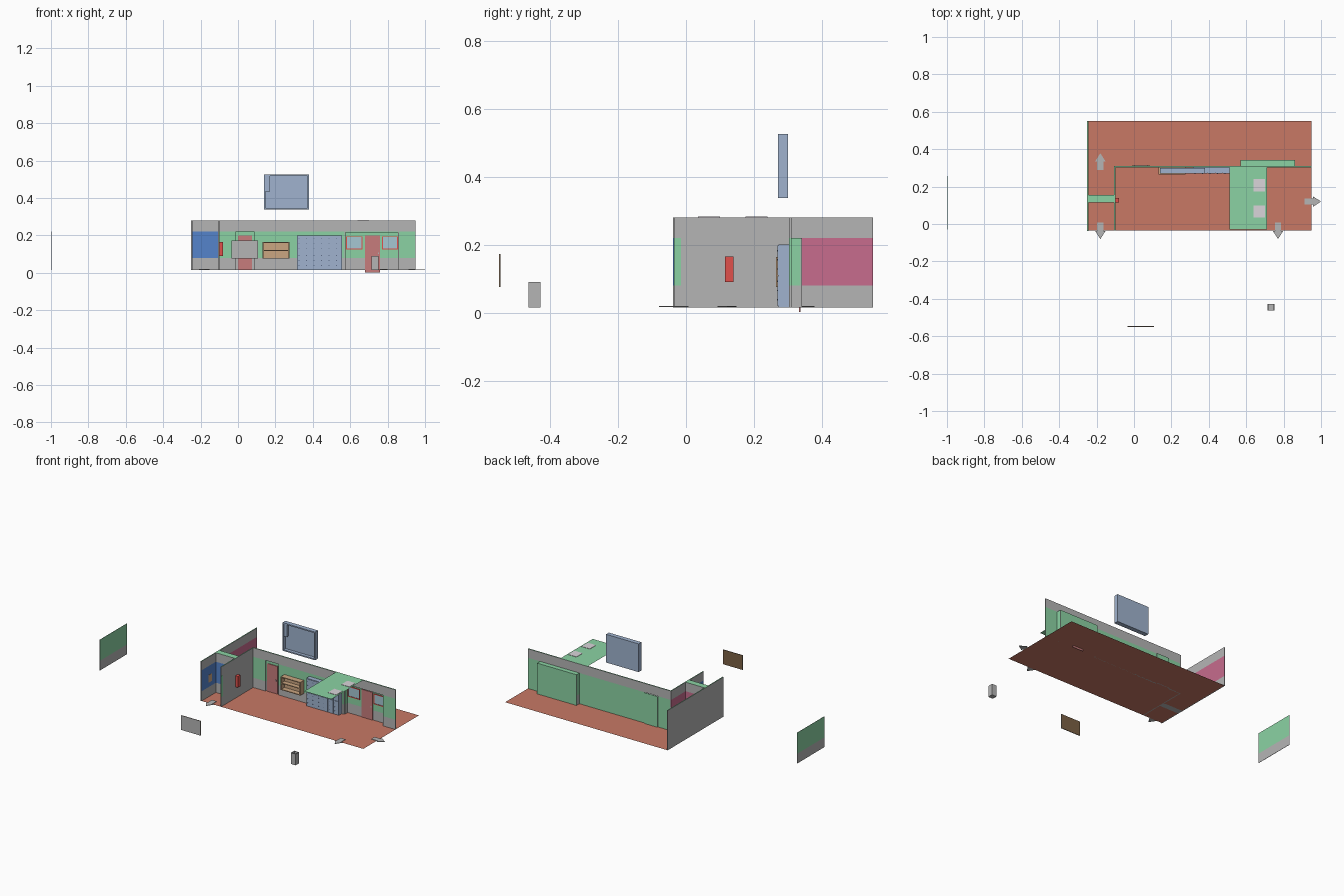
import bpy, bmesh, math
from mathutils import Vector, Matrix

if "Cube" in bpy.data.objects:
    bpy.data.objects.remove(bpy.data.objects["Cube"])

PALETTE = {
    "grey": (0.46, 0.46, 0.46), "green": (0.26, 0.65, 0.37), "pink": (0.57, 0.15, 0.27),
    "blue": (0.09, 0.23, 0.60), "floor": (0.58, 0.19, 0.13), "red": (0.75, 0.08, 0.07),
    "door": (0.57, 0.20, 0.20), "steel": (0.35, 0.45, 0.62), "dark": (0.12, 0.16, 0.26),
    "wood": (0.60, 0.38, 0.22), "cork": (0.20, 0.12, 0.06), "glass": (0.38, 0.57, 0.65),
    "lamp": (0.70, 0.66, 0.70),
}
MATS = {}
for key, rgb in PALETTE.items():
    MATS[key] = bpy.data.materials.new(key)
    MATS[key].diffuse_color = (*rgb, 1)


def finish(bm, name, mats):
    me = bpy.data.meshes.new(name)
    bm.to_mesh(me)
    bm.free()
    for m in mats:
        me.materials.append(MATS[m])
    ob = bpy.data.objects.new(name, me)
    bpy.context.collection.objects.link(ob)
    return ob


def cube_bm(x0, x1, y0, y1, z0, z1):
    bm = bmesh.new()
    mid = Vector(((x0 + x1) / 2, (y0 + y1) / 2, (z0 + z1) / 2))
    size = Matrix.Diagonal((x1 - x0, y1 - y0, z1 - z0, 1))
    bmesh.ops.create_cube(bm, size=1, matrix=Matrix.Translation(mid) @ size)
    return bm


def box(name, x, y, z, mat):
    return finish(cube_bm(*x, *y, *z), name, [mat])


FLOOR, LOW, HIGH, TOP = 0.015, 0.08, 0.22, 0.28


def wall(name, x, y, z=(FLOOR, TOP), split_y=None, **bands):
    """Wall with a coloured band per side: left, right, front, back (back_y for y > split_y)."""
    bm = cube_bm(*x, *y, *z)
    cuts = [((0, 0, h), (0, 0, 1)) for h in (LOW, HIGH) if z[0] < h < z[1]]
    if split_y is not None:
        cuts.append(((0, split_y, 0), (0, 1, 0)))
    for co, no in cuts:
        bmesh.ops.bisect_plane(bm, geom=bm.verts[:] + bm.edges[:] + bm.faces[:],
                               plane_co=co, plane_no=no)
    names = list(PALETTE)
    bm.normal_update()
    for f in bm.faces:
        n, c = f.normal, f.calc_center_median()
        side = ("right" if n.x > .5 else "left" if n.x < -.5 else
                "back" if n.y > .5 else "front" if n.y < -.5 else "top")
        col = "green" if n.z > .5 else "grey"
        low = 0 if bands.get("back_full") and side == "back" else LOW
        if side != "top" and low < c.z < HIGH:
            col = bands.get(side, "grey")
            if isinstance(col, tuple):
                col = col[0] if c.y < split_y else col[1]
        f.material_index = names.index(col)
    return finish(bm, name, names)


# Floor and ceiling piece with lamps
def sheet(name, x, y, z, mat):
    bm = bmesh.new()
    bm.faces.new([bm.verts.new((a, b, z)) for a, b in
                  ((x[0], y[0]), (x[1], y[0]), (x[1], y[1]), (x[0], y[1]))])
    return finish(bm, name, [mat])


sheet("floor", (-0.25, 0.95), (-0.035, 0.55), FLOOR, "floor")
sheet("ceiling", (0.51, 0.71), (-0.03, 0.31), 0.28, "green")
for i, y in enumerate((0.035, 0.175)):
    box(f"ceiling_lamp_{i}", (0.64, 0.70), (y, y + 0.065), (0.278, 0.282), "lamp")

# Walls
wall("outer_left_wall", (-0.25, -0.244), (-0.038, 0.55), split_y=0.135, right=("blue", "pink"))
wall("inner_left_wall", (-0.106, -0.1), (-0.035, 0.31), split_y=0.135, left=("blue", "pink"))
wall("cross_wall", (-0.244, -0.106), (0.115, 0.155), front="blue", back="pink")
G = dict(front="green", back="green", back_full=True)
BY = (0.303, 0.31)
wall("back_wall_left", (-0.1, -0.01), BY, **G)
wall("back_wall_middle", (0.085, 0.57), BY, **G)
wall("back_wall_right", (0.86, 0.95), BY, right="green", **G)
wall("back_wall_door_header", (-0.01, 0.085), BY, (HIGH, TOP))
wall("back_wall_niche_header", (0.57, 0.86), BY, (HIGH, TOP))
wall("detached_wall", (-1.0, -0.998), (-0.03, 0.257), (FLOOR, HIGH), left="green", right="green")
box("wall_end_strip", (-0.1005, -0.099), (-0.036, -0.015), (LOW, HIGH), "green")

# Entrance niche behind the back wall
wall("niche_back", (0.57, 0.86), (0.337, 0.341), (FLOOR, HIGH), **G)
for n, x in (("left", 0.57), ("right", 0.856)):
    wall(f"niche_{n}", (x, x + 0.004), (0.31, 0.337), (FLOOR, HIGH), left="green", right="green")
box("niche_top", (0.57, 0.86), (0.31, 0.341), (0.216, HIGH), "green")
wall("side_door_recess", (-0.01, 0.085), (0.312, 0.316), (FLOOR, HIGH), **G)


# Doors with handles
def door(name, x0, x1, y, z0):
    box(name, (x0, x1), (y - 0.004, y), (z0, 0.2), "door")
    box(name + "_handle", (x1 - 0.012, x1 - 0.006), (y - 0.008, y - 0.004), (0.1, 0.108), "grey")


door("side_door", 0.0, 0.075, 0.312, FLOOR)
door("entrance_door", 0.68, 0.76, 0.337, 0.002)

# Windows with red frames
for i, (x0, x1) in enumerate(((0.577, 0.665), (0.77, 0.855))):
    box(f"window_glass_{i}", (x0, x1), (0.334, 0.337), (0.125, 0.195), "glass")
    t = 0.005
    for j, (a, b, c, d) in enumerate(((x0, x1, 0.125, 0.13), (x0, x1, 0.19, 0.195),
                                      (x0, x0 + t, 0.13, 0.19), (x1 - t, x1, 0.13, 0.19))):
        box(f"window_frame_{i}_{j}", (a, b), (0.331, 0.337), (c, d), "red")

# Wall cabinet and small picture
box("red_wall_cabinet", (-0.1, -0.081), (0.115, 0.14), (0.09, 0.165), "red")
box("wall_picture", (-0.244, -0.242), (0.035, 0.07), (0.11, 0.16), "wood")


# Open-fronted cases: back plus four sides
def open_case(name, x, y, z, t, mat):
    box(name + "_back", x, (y[1] - t, y[1]), z, mat)
    yy = (y[0], y[1] - t)
    box(name + "_left", (x[0], x[0] + t), yy, z, mat)
    box(name + "_right", (x[1] - t, x[1]), yy, z, mat)
    box(name + "_bottom", (x[0] + t, x[1] - t), yy, (z[0], z[0] + t), mat)
    box(name + "_top", (x[0] + t, x[1] - t), yy, (z[1] - t, z[1]), mat)


open_case("wall_shelf", (0.13, 0.275), (0.265, 0.303), (0.075, 0.163), 0.005, "wood")
box("wall_shelf_board", (0.135, 0.27), (0.267, 0.298), (0.117, 0.122), "wood")
open_case("floating_case", (0.14, 0.38), (0.27, 0.30), (0.337, 0.525), 0.008, "steel")
box("floating_case_box", (0.148, 0.17), (0.272, 0.292), (0.435, 0.517), "steel")

# Locker block: doors with dark vents and knobs
LX0, LX1, COLS, ROWS = 0.315, 0.555, 6, 2
box("locker_body", (LX0, LX1), (0.272, 0.303), (FLOOR + 0.0005, 0.2), "steel")
cw, rh = (LX1 - LX0) / COLS, 0.18 / ROWS
for c in range(COLS):
    for r in range(ROWS):
        x, z = LX0 + c * cw, FLOOR + 0.003 + r * rh
        box(f"locker_door_{c}_{r}", (x + 0.001, x + cw - 0.001), (0.269, 0.272),
            (z + 0.001, z + rh - 0.001), "steel")
        for k, h in enumerate((0.018, 0.045, 0.072)):
            box(f"locker_vent_{c}_{r}_{k}", (x + 0.008, x + 0.013), (0.268, 0.2695),
                (z + h, z + h + 0.004), "dark")

# Open bin and notice board standing apart
open_x, open_y = (0.715, 0.75), (-0.463, -0.428)
t = 0.003
box("bin_bottom", open_x, open_y, (FLOOR, FLOOR + t), "grey")
for i, e in enumerate((0, 0.035 - t)):
    box(f"bin_side_x_{i}", (0.715 + e, 0.715 + e + t), open_y, (FLOOR + t, 0.09), "grey")
    box(f"bin_side_y_{i}", (0.715 + t, 0.75 - t), (-0.463 + e, -0.463 + e + t),
        (FLOOR + t, 0.09), "grey")
box("board_front", (-0.035, 0.108), (-0.55, -0.548), (0.075, 0.172), "grey")
box("board_back", (-0.035, 0.108), (-0.548, -0.546), (0.075, 0.172), "cork")


# Flat direction arrows on the floor edges
def arrow(name, x, y, angle):
    pts = [(0, -0.017), (0.045, -0.017), (0.045, -0.028), (0.088, 0),
           (0.045, 0.028), (0.045, 0.017), (0, 0.017)]
    bm = bmesh.new()
    f = bm.faces.new([bm.verts.new((a, b, 0)) for a, b in pts])
    ext = bmesh.ops.extrude_face_region(bm, geom=[f])
    bmesh.ops.translate(bm, vec=(0, 0, 0.003),
                        verts=[v for v in ext["geom"] if isinstance(v, bmesh.types.BMVert)])
    bmesh.ops.recalc_face_normals(bm, faces=bm.faces[:])
    ob = finish(bm, name, ["grey"])
    ob.location = (x, y, FLOOR + 0.001)
    ob.rotation_euler.z = math.radians(angle)


arrow("arrow_back", -0.18, 0.29, 90)
arrow("arrow_front_left", -0.18, 0.008, -90)
arrow("arrow_front_right", 0.77, 0.008, -90)
arrow("arrow_right", 0.912, 0.12, 0)

for m in bpy.data.materials:
    if m.users and not m.is_grease_pencil:
        m.use_nodes = True
        m.node_tree.nodes["Principled BSDF"].inputs["Base Color"].default_value = m.diffuse_color
